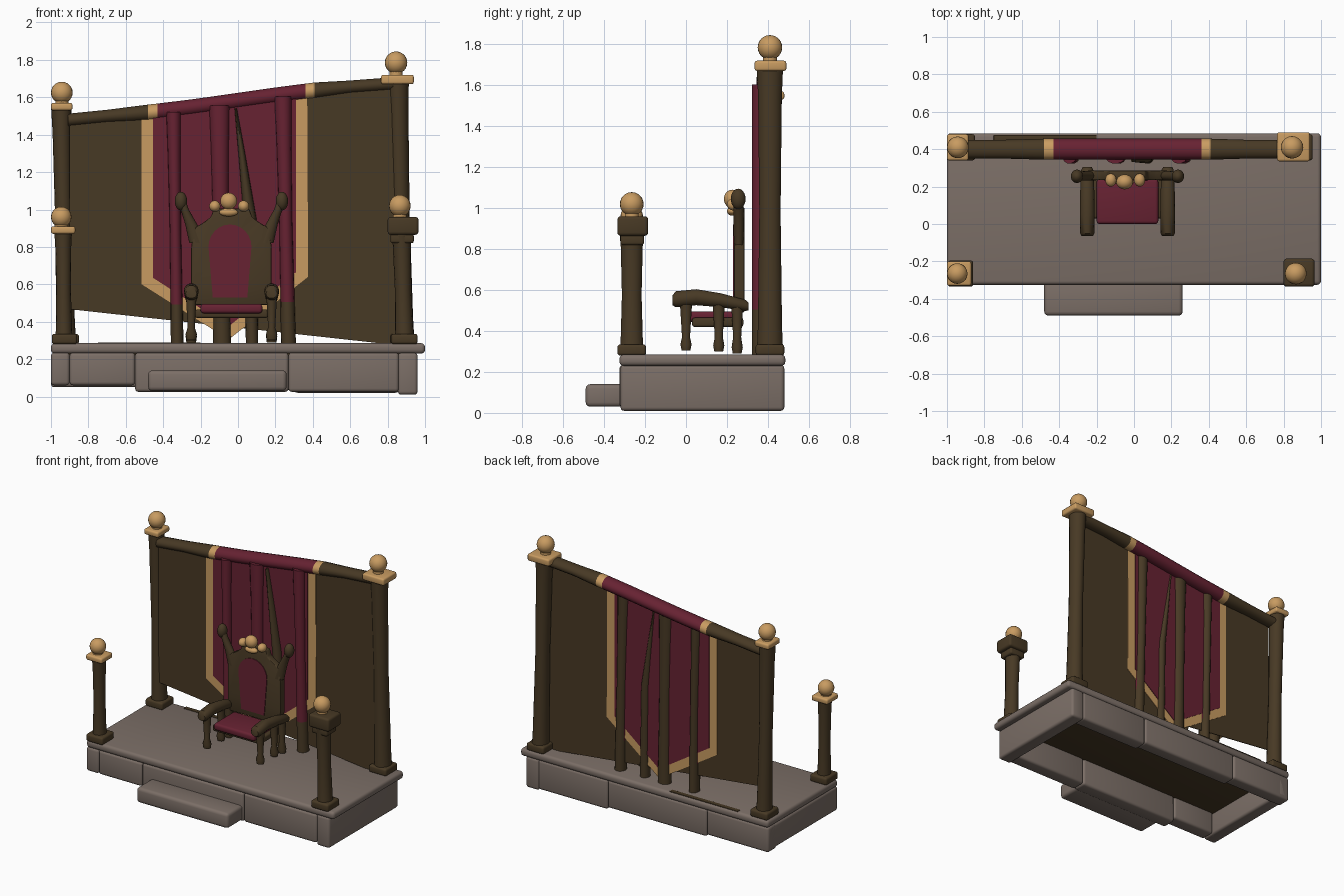
import bpy, bmesh, math
from mathutils import Vector

if "Cube" in bpy.data.objects:
    bpy.data.objects.remove(bpy.data.objects["Cube"])


def material(name, rgb):
    m = bpy.data.materials.new(name)
    m.use_nodes = True
    m.diffuse_color = (*rgb, 1)
    m.node_tree.nodes["Principled BSDF"].inputs["Base Color"].default_value = (*rgb, 1)
    return m


STONE = material("warm grey stone", (.2, .158, .135))
WOOD = material("dark wood", (.064, .041, .018))
RED = material("crimson cloth", (.135, .016, .032))
GOLD = material("gold", (.58, .33, .12))


def finish(name, bm, mats, rule=None):
    bmesh.ops.recalc_face_normals(bm, faces=bm.faces)
    if rule:
        for f in bm.faces:
            f.material_index = rule(f.calc_center_median(), f.normal)
    me = bpy.data.meshes.new(name)
    bm.to_mesh(me)
    bm.free()
    for m in mats:
        me.materials.append(m)
    ob = bpy.data.objects.new(name, me)
    bpy.context.collection.objects.link(ob)
    bpy.ops.object.select_all(action="DESELECT")
    ob.select_set(True)
    bpy.context.view_layer.objects.active = ob
    bpy.ops.object.shade_smooth_by_angle(angle=math.radians(40))
    return ob


def box(name, x, y, z, mat, bevel=.012):
    """Rounded box between (low, high) limits on each axis."""
    bm = bmesh.new()
    bmesh.ops.create_cube(bm, size=1)
    for v in bm.verts:
        v.co = [lim[0] if c < 0 else lim[1] for c, lim in zip(v.co, (x, y, z))]
    bmesh.ops.bevel(bm, geom=bm.edges[:], offset=bevel, segments=3, profile=.5, affect="EDGES")
    return finish(name, bm, [mat])


def ball(name, centre, radii, mat):
    bm = bmesh.new()
    bmesh.ops.create_uvsphere(bm, u_segments=20, v_segments=12, radius=1)
    for v in bm.verts:
        v.co = Vector(centre) + Vector([a * b for a, b in zip(v.co, radii)])
    return finish(name, bm, [mat])


def sweep(name, axis, rings, mats, rule=None, sides=14):
    """Rings of (x, y, z, radius a, radius b) joined along one axis."""
    u, w = [i for i in range(3) if i != axis]
    bm = bmesh.new()
    loops = []
    for *centre, ra, rb in rings:
        loop = []
        for k in range(sides):
            p = list(centre)
            t = math.tau * k / sides
            p[u] += ra * math.cos(t)
            p[w] += rb * math.sin(t)
            loop.append(bm.verts.new(p))
        loops.append(loop)
    for a, b in zip(loops, loops[1:]):
        for k in range(sides):
            j = (k + 1) % sides
            bm.faces.new((a[k], a[j], b[j], b[k]))
    bm.faces.new(loops[0])
    bm.faces.new(loops[-1])
    return finish(name, bm, mats, rule)


def plate(name, outline, y, half, mat, bevel=0):
    """Upright panel cut to an (x, z) outline."""
    bm = bmesh.new()
    face = bm.faces.new([bm.verts.new((px, y - half, pz)) for px, pz in outline])
    new = bmesh.ops.extrude_face_region(bm, geom=[face])["geom"]
    bmesh.ops.translate(bm, verts=[g for g in new if isinstance(g, bmesh.types.BMVert)],
                        vec=(0, 2 * half, 0))
    if bevel:
        bmesh.ops.bevel(bm, geom=bm.edges[:], offset=bevel, segments=2, profile=.5, affect="EDGES")
    return finish(name, bm, [mat])


# Stone platform: slab, hollow ring of blocks, step
box("platform_slab", (-1, 1), (-.325, .485), (.23, .285), STONE, .02)
box("platform_underside", (-.92, .9), (-.25, .41), (.222, .232), WOOD, .002)
joints = [-1, -.9, -.55, .27, .86]
for i, (a, b) in enumerate(zip(joints, joints[1:])):
    box(f"front_block_{i}", (a, b), (-.325, -.22), (.06 if i < 2 else .025, .235), STONE, .018)
for i, (a, b) in enumerate(((-1, -.5), (-.5, .3), (.3, .86))):
    box(f"back_block_{i}", (a, b), (.38, .48), (.05 - .015 * i, .235), STONE, .018)
box("right_side_block", (-1, -.9), (-.32, .48), (.06, .235), STONE, .018)
box("left_side_block", (.855, .96), (-.32, .48), (.01, .235), STONE, .018)
box("front_step", (-.48, .26), (-.49, -.3), (.03, .14), STONE, .022)
box("fallen_trim", (-.75, -.2), (.445, .475), (.283, .289), WOOD, .002)


# Corner posts: base, waisted shaft, cap and ball
def post(name, bottom, top, y, z, r, ball_at):
    shaft = []
    for t, s in ((0, 1.1), (.1, 1), (.5, .88), (.9, .98), (1, 1.08)):
        shaft.append((bottom + (top - bottom) * t, y, .28 + (z - .28) * t, r * s, r * 1.12 * s))
    sweep(name + "_shaft", 2, shaft, [WOOD])
    lo = max(bottom - .07, -.995)
    box(name + "_base", (lo, bottom + .07), (y - .07, y + .07), (.28, .335), WOOD, .014)
    bx, bz, br = ball_at
    ball(name + "_ball", (bx, y, bz), (br, br, br), GOLD)
    sweep(name + "_neck", 2, [(bx, y, z, .035, .035), (bx, y, bz - br * .7, .035, .035)], [GOLD])


post("back_left_post", .885, .855, .41, 1.68, .054, (.845, 1.785, .06))
box("back_left_cap", (.765, .94), (.335, .49), (1.67, 1.72), GOLD)
post("back_right_post", -.92, -.945, .41, 1.54, .05, (-.942, 1.625, .058))
box("back_right_cap", (-1, -.885), (.34, .48), (1.53, 1.57), GOLD)
post("front_left_post", .89, .875, -.265, .87, .05, (.865, 1.02, .058))
box("front_left_collar", (.815, .94), (-.32, -.205), (.82, .87), WOOD)
box("front_left_cap", (.8, .965), (-.335, -.185), (.865, .96), WOOD, .016)
post("front_right_post", -.93, -.935, -.265, .88, .044, (-.945, .96, .055))
box("front_right_cap", (-1, -.87), (-.33, -.2), (.87, .91), GOLD)

# Top rail, coloured in bands along its length
bands = [(-.48, 0), (-.43, 1), (.36, 2), (.41, 1), (2, 0)]


def rail_height(x):
    return 1.58 + .1 * x + (.015 * math.sin(x * 3) if x > -.6 else -.012)


stops = sorted([-.91, -.7, -.48, -.43, -.25, -.1, .05, .2, .36, .41, .6, .83])
sweep("top_rail", 0, [(x, .4, rail_height(x), .056 if -.5 < x < .42 else .05,
                       .045 if -.5 < x < .42 else .036) for x in stops],
      [WOOD, GOLD, RED], lambda c, n: next(i for lim, i in bands if c.x < lim))

# Hanging curtain with a pointed, gold-edged banner on both faces
top = [(x, rail_height(x)) for x in (.85, .4, 0, -.4, -.9)]
plate("curtain", [(-.9, .467), (.85, .275)] + top, .372, .003, WOOD)
plate("banner_border", [(-.515, .6), (-.05, .305), (.375, .64), (.37, 1.6), (0, 1.57), (-.515, 1.51)],
      .372, .007, GOLD)
plate("banner_field", [(-.455, .635), (-.05, .375), (.31, .665), (.31, 1.6), (0, 1.57), (-.455, 1.52)],
      .372, .011, RED)


# Upright poles behind the banner, draped in red on the front
def draped(c, n):
    return 1 if n.y < .35 and c.z > .5 else 0


for i, (x0, x1, r) in enumerate(((-.325, -.345, .036), (-.085, -.1, .05), (.27, .24, .042))):
    rings = []
    for t, s in ((0, .95), (.17, .9), (.5, .85), (.8, .95), (1, 1.1)):
        rings.append((x0 + (x1 - x0) * t, .366, .28 + (rail_height(x1) - .29) * t, r * s, .044))
    sweep(f"draped_pole_{i}", 2, rings, [WOOD, RED], draped)
sweep("leaning_pole", 2, [(.075, .362, .28, .033, .04), (.065, .362, .95, .034, .038),
                          (.02, .362, 1.3, .018, .034), (-.012, .362, 1.54, .006, .03)], [WOOD])

# Throne: seat, arms and legs
MID = -.035
box("seat_frame", (-.23, .16), (.03, .28), (.42, .465), WOOD)
box("seat_cushion", (-.2, .13), (0, .24), (.445, .495), RED, .016)
for side, s in (("left", 1), ("right", -1)):
    x = MID + s * .215
    sweep(side + "_arm", 1, [(x, -.065, .55, .03, .025), (x, -.05, .555, .038, .04),
                             (x, .05, .565, .04, .04), (x, .17, .55, .038, .035),
                             (x, .29, .525, .032, .028), (x, .305, .52, .024, .02)], [WOOD])
    for part, y, foot in (("front", 0, .305), ("middle", .16, .3), ("back", .25, .29)):
        sweep(f"{side}_{part}_leg", 2, [(x, y, foot, .026, .022), (x, y, foot + .03, .03, .028),
                                       (x, y, .37, .019, .02), (x, y, .53, .028, .03)], [WOOD])
    # Flared horns at the corners of the back
    hx = MID + s * .27
    sweep(side + "_horn", 2, [(MID + s * .18, .258, .82, .045, .025), (MID + s * .215, .258, .92, .032, .026),
                              (MID + s * .25, .256, 1, .022, .025), (hx, .255, 1.05, .025, .025)], [WOOD])
    ball(side + "_horn_knob", (hx, .255, 1.045), (.033, .036, .05), WOOD)
    ball(side + "_crest_lobe", (MID - .012 + s * .077, .235, 1.018), (.03, .035, .03), GOLD)

# Back rest with arched red panel and gold crest
half = [(.205, .49), (.215, .6), (.215, .8), (.2, .9), (.15, .93), (.11, .96), (.095, 1.005)]
plate("back_rest", [(MID + x, z) for x, z in half] + [(MID - x, z) for x, z in reversed(half)],
      .26, .026, WOOD, .008)
arch = [(MID - .008 + .115 * math.cos(t), .8 + .12 * math.sin(t))
        for t in [math.pi * k / 12 for k in range(13)]]
plate("back_panel", [(MID - .1, .53), (MID + .085, .53)] + arch, .233, .004, RED)
ball("crest_ball", (-.05, .225, 1.045), (.045, .04, .045), GOLD)
ball("crest_drop", (-.05, .225, .985), (.05, .025, .022), GOLD)
